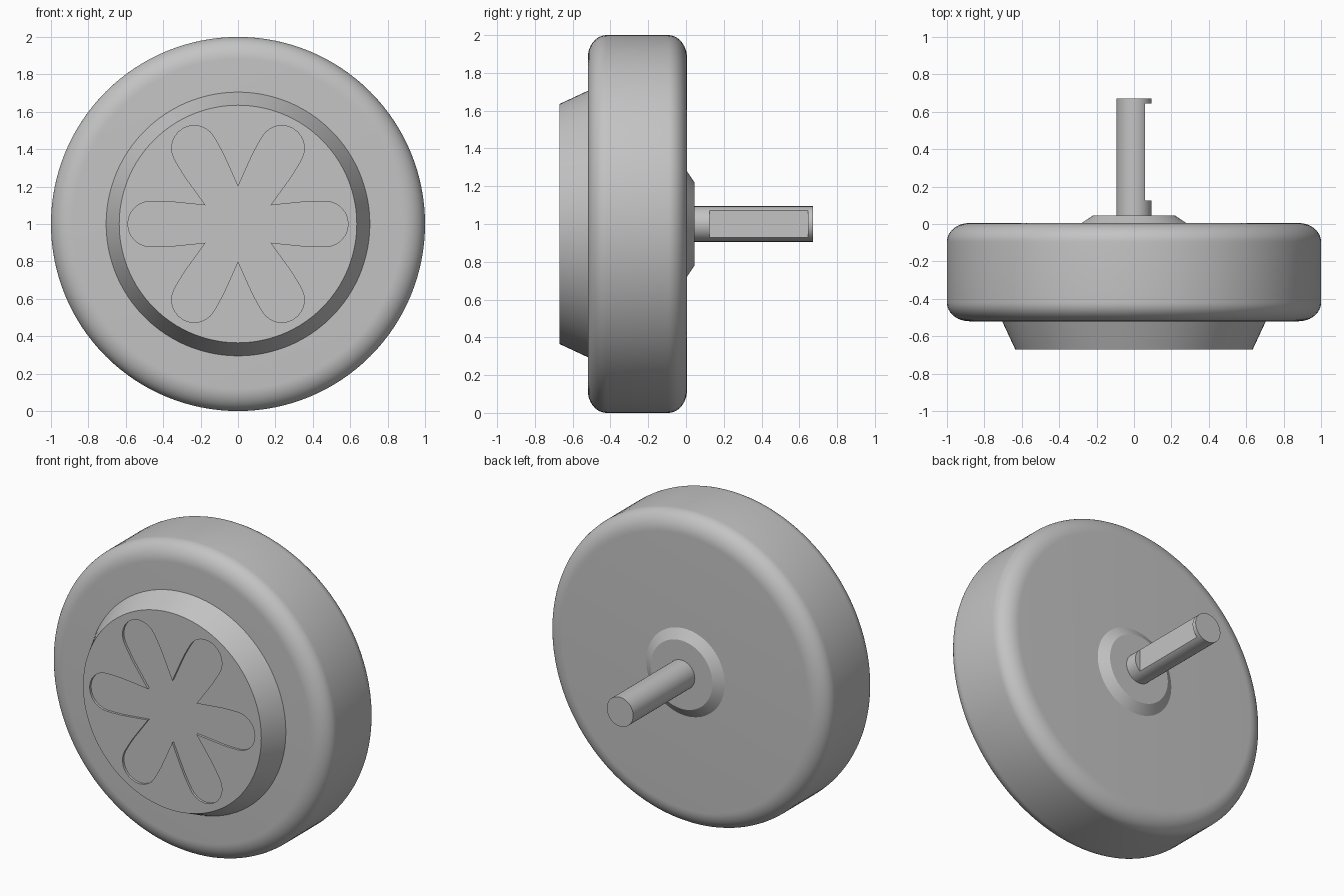
import bpy, bmesh, math
from mathutils import Matrix, Vector

cube = bpy.data.objects.get("Cube")
if cube:
    bpy.data.objects.remove(cube, do_unlink=True)

grey = bpy.data.materials.new("plain_grey")
grey.use_nodes = True
colour = (0.55, 0.55, 0.55, 1)
grey.diffuse_color = colour
grey.node_tree.nodes["Principled BSDF"].inputs["Base Color"].default_value = colour

AXIS_Z = 1.0


def finish(name, bm):
    """Turn a bmesh into a named object with sharp-edged smooth shading."""
    bmesh.ops.recalc_face_normals(bm, faces=bm.faces)
    mesh = bpy.data.meshes.new(name)
    bm.to_mesh(mesh)
    bm.free()
    mesh.materials.append(grey)
    obj = bpy.data.objects.new(name, mesh)
    bpy.context.collection.objects.link(obj)
    shade(obj)
    return obj


def shade(obj):
    bpy.ops.object.select_all(action='DESELECT')
    obj.select_set(True)
    bpy.context.view_layer.objects.active = obj
    bpy.ops.object.shade_smooth_by_angle(angle=math.radians(25))


def lathe(name, profile, segments=128):
    """Spin (radius, y) points about the knob axis and cap both ends."""
    bm = bmesh.new()
    rings = []
    for r, y in profile:
        ring = []
        for i in range(segments):
            a = math.tau * i / segments
            ring.append(bm.verts.new((r * math.cos(a), y, AXIS_Z + r * math.sin(a))))
        rings.append(ring)
    for low, high in zip(rings, rings[1:]):
        for i in range(segments):
            j = (i + 1) % segments
            bm.faces.new((low[i], low[j], high[j], high[i]))
    bm.faces.new(rings[0])
    bm.faces.new(rings[-1])
    return finish(name, bm)


def prism(name, outline, y0, y1):
    """Extrude an (x, z) outline along y."""
    bm = bmesh.new()
    face = bm.faces.new([bm.verts.new((x, y0, AXIS_Z + z)) for x, z in outline])
    made = bmesh.ops.extrude_face_region(bm, geom=[face])["geom"]
    verts = [v for v in made if isinstance(v, bmesh.types.BMVert)]
    bmesh.ops.translate(bm, verts=verts, vec=(0, y1 - y0, 0))
    return finish(name, bm)


def carve(target, cutter):
    """Subtract the cutter and remove it."""
    mod = target.modifiers.new("carve", 'BOOLEAN')
    mod.operation = 'DIFFERENCE'
    mod.solver = 'EXACT'
    mod.object = cutter
    bpy.context.view_layer.objects.active = target
    bpy.ops.object.modifier_apply(modifier=mod.name)
    bpy.data.objects.remove(cutter, do_unlink=True)
    shade(target)


# Rounded wheel body
FRONT, BACK, ROUND_R, ROUND_Y = -0.52, 0.005, 0.12, 0.1
corner = [math.radians(90 * i / 12) for i in range(13)]
front_edge = [(1 - ROUND_R + ROUND_R * math.sin(a), FRONT + ROUND_Y - ROUND_Y * math.cos(a))
              for a in corner]
back_edge = [(r, FRONT + BACK - y) for r, y in reversed(front_edge)]
lathe("wheel_body", front_edge + back_edge)

# Tapered front cap with a six-petal recess
cap = lathe("front_cap", [(0.635, -0.67), (0.705, FRONT)])
side = [(0.28, 0.111), (0.36, 0.119), (0.42, 0.121)]
tip = [(0.468 + 0.121 * math.cos(a), 0.121 * math.sin(a))
       for a in (math.radians(90 - 15 * i) for i in range(13))]
petal = [(0.173, -0.1)] + [(x, -z) for x, z in side] + tip[::-1] + side[::-1]
flower = []
for k in range(6):
    turn = Matrix.Rotation(math.radians(60 * k), 2)
    flower += [turn @ Vector(p) for p in petal]
carve(cap, prism("petal_cutter", flower, -0.72, -0.655))

# Bevelled boss on the back
lathe("back_boss", [(0.28, BACK), (0.22, 0.045)])

# Shaft with a flat cut on its left side
shaft = lathe("shaft", [(0.094, 0.045), (0.094, 0.672)], 64)
flat = [(0.06, -0.2), (0.2, -0.2), (0.2, 0.2), (0.06, 0.2)]
carve(shaft, prism("flat_cutter", flat, 0.125, 0.645))
